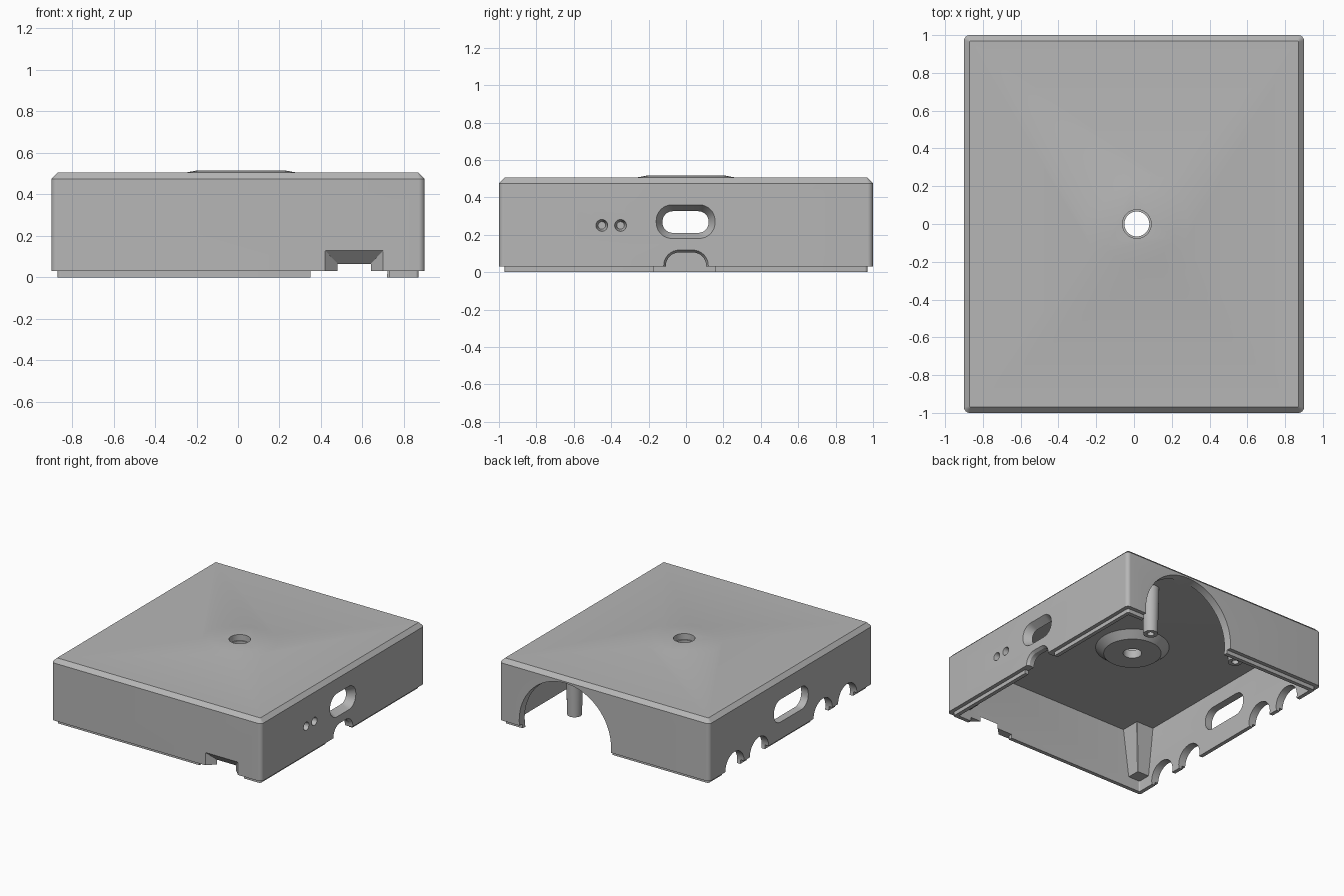
import bpy, bmesh
from math import cos, sin, pi

cube = bpy.data.objects.get("Cube")
if cube:
    bpy.data.objects.remove(cube, do_unlink=True)

grey = bpy.data.materials.new("mid grey")
grey.use_nodes = True
grey.diffuse_color = (0.47, 0.47, 0.47, 1)
grey.node_tree.nodes["Principled BSDF"].inputs["Base Color"].default_value = (0.47, 0.47, 0.47, 1)


def rounded(u0, u1, v0, v1, r, seg=8):
    """Rounded rectangle outline."""
    corners = [(u1 - r, v1 - r), (u0 + r, v1 - r), (u0 + r, v0 + r), (u1 - r, v0 + r)]
    return [(cu + r * cos(pi / 2 * (k + i / seg)), cv + r * sin(pi / 2 * (k + i / seg)))
            for k, (cu, cv) in enumerate(corners) for i in range(seg + 1)]


def circle(u, v, r, n=48):
    return [(u + r * cos(2 * pi * i / n), v + r * sin(2 * pi * i / n)) for i in range(n)]


def loft(name, axis, levels):
    """Closed solid through outlines placed along an axis."""
    place = {"x": lambda d, u, v: (d, u, v),
             "y": lambda d, u, v: (u, d, v),
             "z": lambda d, u, v: (u, v, d)}[axis]
    bm = bmesh.new()
    rings = [[bm.verts.new(place(d, u, v)) for u, v in ring] for d, ring in levels]
    for a, b in zip(rings, rings[1:]):
        for i in range(len(a)):
            j = (i + 1) % len(a)
            bm.faces.new((a[i], a[j], b[j], b[i]))
    bm.faces.new(rings[0])
    bm.faces.new(rings[-1])
    bmesh.ops.recalc_face_normals(bm, faces=bm.faces)
    mesh = bpy.data.meshes.new(name)
    bm.to_mesh(mesh)
    bm.free()
    obj = bpy.data.objects.new(name, mesh)
    bpy.context.collection.objects.link(obj)
    mesh.materials.append(grey)
    return obj


def combine(target, others, operation):
    """Apply boolean operations to the target."""
    bpy.context.view_layer.objects.active = target
    for other in others:
        mod = target.modifiers.new("bool", "BOOLEAN")
        mod.operation, mod.solver, mod.object = operation, "EXACT", other
        bpy.ops.object.modifier_apply(modifier=mod.name)


def plan(inset, r):
    return rounded(-0.9 + inset, 0.9 - inset, -1 + inset, 1 - inset, r)


HX = 0.015  # centre of the mounting hole

# Case shell with chamfered top edge, and the lip under its walls
shell = loft("case_shell", "z", [(0.03, plan(0, 0.03)), (0.475, plan(0, 0.03)),
                                 (0.505, plan(0.03, 0.005))])
lip = loft("bottom_lip", "z", [(0, plan(0.03, 0.015)), (0.03, plan(0.03, 0.015))])
cavity = loft("cavity_cutter", "z", [(-0.1, plan(0.06, 0.01)), (0.455, plan(0.06, 0.01))])

# Raised disc on top and cone boss hanging below the ceiling
boss = loft("centre_boss", "z", [(0.405, circle(HX, 0, 0.205)), (0.47, circle(HX, 0, 0.28)),
                                 (0.503, circle(HX, 0, 0.28)), (0.516, circle(HX, 0, 0.21))])

# Mounting hole with a narrower step
holes = [loft("hole_cutter", "z", [(0.3, circle(HX, 0, 0.066)), (0.6, circle(HX, 0, 0.066))]),
         loft("counterbore_cutter", "z", [(0.47, circle(HX, 0, 0.076)), (0.6, circle(HX, 0, 0.076))])]

# Front cable notch, tapering inwards
front = loft("front_notch_cutter", "y", [(-1.01, rounded(0.41, 0.71, -0.2, 0.14, 0.001, 1)),
                                         (-0.93, rounded(0.49, 0.63, -0.2, 0.055, 0.001, 1))])

# Right side: tapered slot, bottom notch and two pin holes
slot = loft("right_slot_cutter", "x", [(0.91, rounded(-0.165, 0.161, 0.175, 0.366, 0.09)),
                                       (0.83, rounded(-0.12, 0.115, 0.215, 0.32, 0.05))])
port = loft("right_notch_cutter", "x", [(0.91, rounded(-0.125, 0.125, -0.2, 0.125, 0.09)),
                                        (0.88, rounded(-0.108, 0.108, -0.2, 0.105, 0.07)),
                                        (0.8, rounded(-0.108, 0.108, -0.2, 0.105, 0.07))])
pins = [loft("pin_cutter", "x", [(0.91, circle(y, 0.25, 0.034, 24)), (0.85, circle(y, 0.25, 0.02, 24))])
        for y in (-0.45, -0.35)]

# Left side: long slot and four half-round notches
left_slot = loft("left_slot_cutter", "x", [(-0.95, rounded(-0.21, 0.21, 0.16, 0.335, 0.08)),
                                           (-0.8, rounded(-0.21, 0.21, 0.16, 0.335, 0.08))])
scallops = [loft("scallop_cutter", "x", [(-0.95, circle(y, 0.03, 0.115)), (-0.8, circle(y, 0.03, 0.115))])
            for y in (-0.69, -0.39, 0.39, 0.69)]

# Back: large round opening
arch = loft("back_arch_cutter", "y", [(0.9, circle(0.335, 0.07, 0.385, 72)),
                                      (1.02, circle(0.335, 0.07, 0.395, 72))])

# Gaps in the lip
gaps = [loft("front_gap_cutter", "z", [(-0.1, rounded(0.35, 0.73, -1.1, -0.9, 0.001, 1)),
                                       (0.1, rounded(0.35, 0.73, -1.1, -0.9, 0.001, 1))]),
        loft("right_gap_cutter", "z", [(-0.1, rounded(0.8, 1, -0.17, 0.155, 0.001, 1)),
                                       (0.1, rounded(0.8, 1, -0.17, 0.155, 0.001, 1))])]

wall_cuts = [front, slot, port, left_slot, arch] + pins + scallops
combine(shell, [cavity], "DIFFERENCE")
combine(shell, [boss], "UNION")
combine(shell, wall_cuts + holes, "DIFFERENCE")
combine(lip, [cavity, arch] + scallops + gaps, "DIFFERENCE")
for helper in [cavity, boss] + wall_cuts + holes + gaps:
    bpy.data.objects.remove(helper, do_unlink=True)

# Tapered posts in the front corners
parts = [shell, lip]
for side, name in ((-1, "left"), (1, "right")):
    def square(w):
        a, b = sorted((side * 0.85, side * (0.84 - w)))
        return rounded(a, b, -0.95, -0.94 + w, 0.004, 1)
    parts.append(loft("corner_post_" + name, "z", [(0.085, square(0.1)), (0.46, square(0.15))]))

# Round screw posts near the back, with blind holes
for x, y in ((0.45, 0.72), (-0.27, 0.8)):
    post = loft("screw_post", "z", [(0.085, circle(x, y, 0.052, 32)), (0.46, circle(x, y, 0.062, 32))])
    drill = loft("drill_cutter", "z", [(0, circle(x, y, 0.025, 24)), (0.25, circle(x, y, 0.025, 24))])
    combine(post, [drill], "DIFFERENCE")
    bpy.data.objects.remove(drill, do_unlink=True)
    parts.append(post)

bpy.ops.object.select_all(action="DESELECT")
for obj in parts:
    obj.select_set(True)
bpy.context.view_layer.objects.active = shell
bpy.ops.object.shade_smooth_by_angle(angle=0.5)
